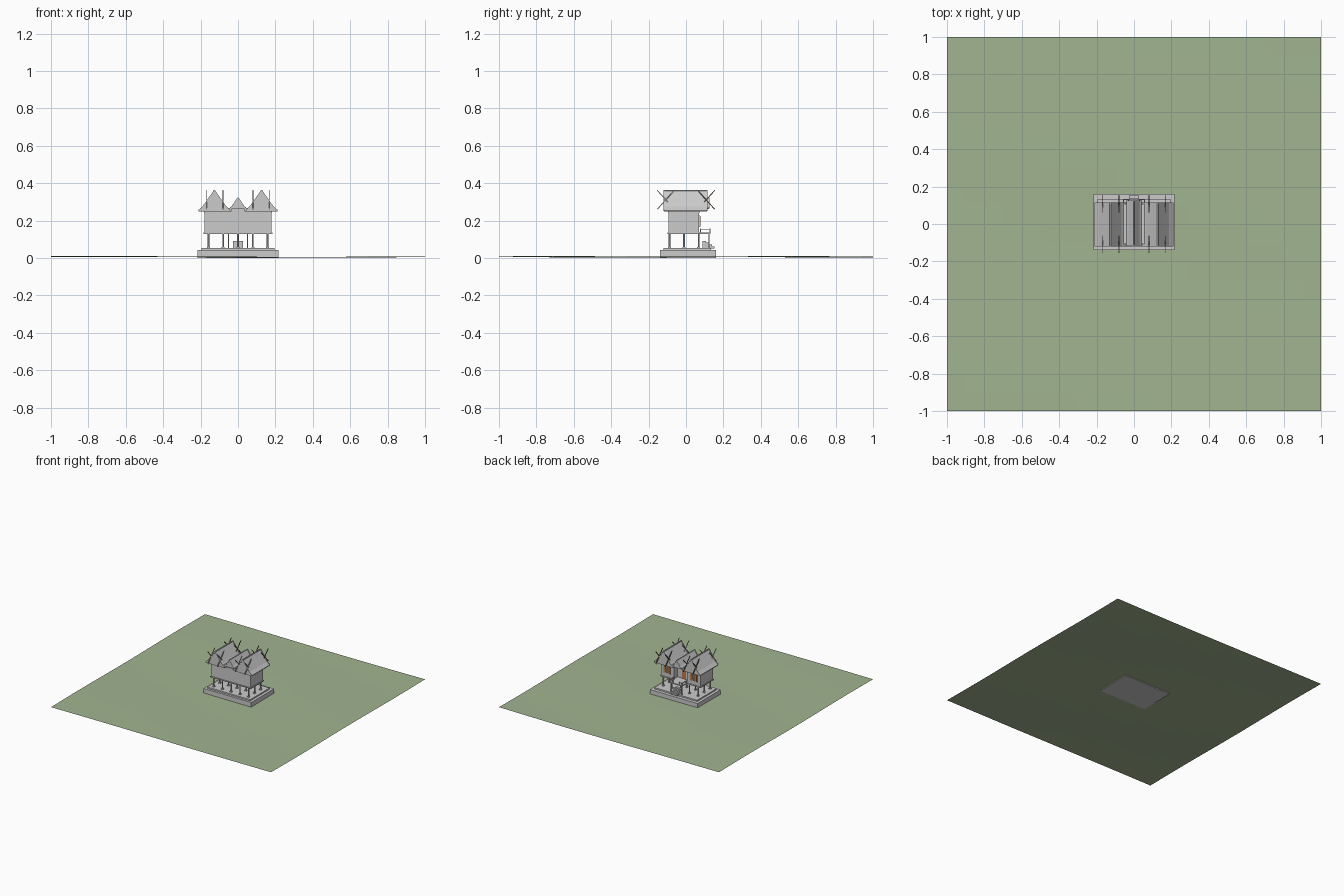
import bpy, math
from mathutils import Vector

if "Cube" in bpy.data.objects:
    bpy.data.objects.remove(bpy.data.objects["Cube"])


def material(name, c):
    m = bpy.data.materials.new(name)
    m.diffuse_color = (*c, 1)
    m.use_nodes = True
    m.node_tree.nodes["Principled BSDF"].inputs["Base Color"].default_value = m.diffuse_color
    return m


GREEN = material("grass", (0.36, 0.46, 0.28))
ORANGE = material("orange_wood", (0.55, 0.2, 0.07))
BROWN = material("dark_wood", (0.2, 0.13, 0.08))


def mesh(name, verts, faces, mat=None):
    me = bpy.data.meshes.new(name)
    me.from_pydata(verts, [], faces)
    o = bpy.data.objects.new(name, me)
    bpy.context.collection.objects.link(o)
    if mat:
        me.materials.append(mat)
    return o


def box(name, x, y, z, mat=None):
    v = [(a, b, c) for a in x for b in y for c in z]
    f = [(0, 1, 3, 2), (4, 6, 7, 5), (0, 4, 5, 1), (2, 3, 7, 6), (0, 2, 6, 4), (1, 5, 7, 3)]
    return mesh(name, v, f, mat)


def bar(name, a, b, t, mat=None):
    a, b = Vector(a), Vector(b)
    h = (b - a).length / 2
    o = box(name, (-t, t), (-t, t), (-h, h), mat)
    o.location = (a + b) / 2
    o.rotation_euler = (b - a).to_track_quat('Z', 'Y').to_euler()
    return o


# gently rolling lawn
N = 20
vs, fs = [], []
for j in range(N + 1):
    for i in range(N + 1):
        x, y = -1 + 2 * i / N, -1 + 2 * j / N
        vs.append((x, y, 0.0065 + 0.002 * math.cos(2.8 * x + 2.2) + 0.002 * math.sin(5 * y + 1.5 * x)))
for j in range(N):
    for i in range(N):
        k = j * (N + 1) + i
        fs.append((k, k + 1, k + N + 2, k + N + 1))
mesh("lawn", vs, fs, GREEN)

# stepped plinth
box("plinth_lower", (-.217, .217), (-.138, .160), (0, .042))
box("plinth_upper", (-.195, .195), (-.12, .133), (.042, .053))

# stilts with foot pads
for x in (-.158, -.079, 0, .079, .158):
    for y in (-.088, -.01, .068):
        bpy.ops.mesh.primitive_cylinder_add(vertices=8, radius=.005, depth=.08, location=(x, y, .092))
        bpy.context.object.name = "stilt"
        box("stilt_foot", (x - .008, x + .008), (y - .008, y + .008), (.052, .059))

# floor, walls and trim
box("floor_slab", (-.184, .184), (-.098, .074), (.128, .136))
box("centre_room", (-.06, .06), (-.093, .025), (.134, .262))
for s in (-1, 1):
    xs = sorted((s * .06, s * .18))
    box("wing_room", xs, (-.093, .07), (.134, .25))
    box("wing_top_beam", (xs[0] - .003, xs[1] + .003), (-.096, .073), (.241, .249))
    # garden-side window with coloured shutters
    c = s * .12
    box("window_frame", (c - .034, c + .034), (.069, .074), (.165, .228))
    box("window_pane", (c - .016, c + .016), (.073, .0755), (.17, .223), BROWN)
    for k in (-1, 1):
        box("shutter", sorted((c + k * .017, c + k * .031)), (.073, .078), (.169, .224), ORANGE)
box("front_top_beam", (-.06, .06), (-.096, -.09), (.241, .249))
box("porch_door", (-.018, .018), (.024, .028), (.136, .21), ORANGE)

# porch deck, railing and steps
box("porch_deck", (-.058, .058), (.07, .132), (.128, .136))
for s in (-1, 1):
    for y in (.078, .129):
        bar("railing_post", (s * .055, y, .13), (s * .055, y, .158), .0025)
    box("railing_side", sorted((s * .053, s * .057)), (.074, .131), (.152, .156))
    box("railing_back", sorted((s * .028, s * .057)), (.127, .131), (.152, .156))
    bar("railing_inner_post", (s * .029, .129, .13), (s * .029, .129, .158), .0025)
    bar("deck_post", (s * .05, .122, .05), (s * .05, .122, .13), .003)
for i in range(4):
    box("step", (-.027, .027), (.088, .153 - .015 * i), (.05 + i * .01, .062 + i * .01))


# gabled roofs with flared eaves
def roof(name, cx, hw, z0, z1, y0, y1):
    h = z1 - z0
    half = [(hw, 0), (hw * .72, h * .2), (hw * .35, h * .61), (0, h)]
    p = half + [(-a, b) for a, b in half[-2::-1]]
    t = .006
    p += [(-hw, -t), (hw, -t)]
    n = len(p)
    # the gable is recessed behind the roof edge
    v = [(cx + a, y, z0 + b) for y in (y0, y1) for a, b in p]
    f = [tuple(range(n)), tuple(range(2 * n - 1, n - 1, -1))]
    f += [(i, i + n, (i + 1) % n + n, (i + 1) % n) for i in range(n)]
    mesh(name, v, f)
    # barge boards on both gable edges
    for y in (y0, y1):
        for s in (-1, 1):
            for (a, b), (c, d) in zip(half, half[1:]):
                bar("barge_board", (cx + s * a, y, z0 + b), (cx + s * c, y, z0 + d), .003)
    # ridge cap
    box("ridge_cap", (cx - .004, cx + .004), (y0 - .003, y1 + .003), (z1 - .003, z1 + .003))


for s in (-1, 1):
    roof("wing_roof", s * .126, .084, .254, .361, -.118, .113)
    # crossed gable finials at the half slopes
    for x in (s * .081, s * .167):
        for e in (-1, 1):
            yc = e * .108
            for k in (-1, 1):
                bar("crossed_finial", (x, yc - e * .045, .311 - k * .05),
                    (x, yc + e * .045, .311 + k * .05), .0025, BROWN if e > 0 else None)
    # gutter between the roofs
    box("valley_gutter", sorted((s * .034, s * .056)), (-.108, .108), (.25, .268))
roof("centre_roof", 0, .041, .268, .322, -.112, .122)
